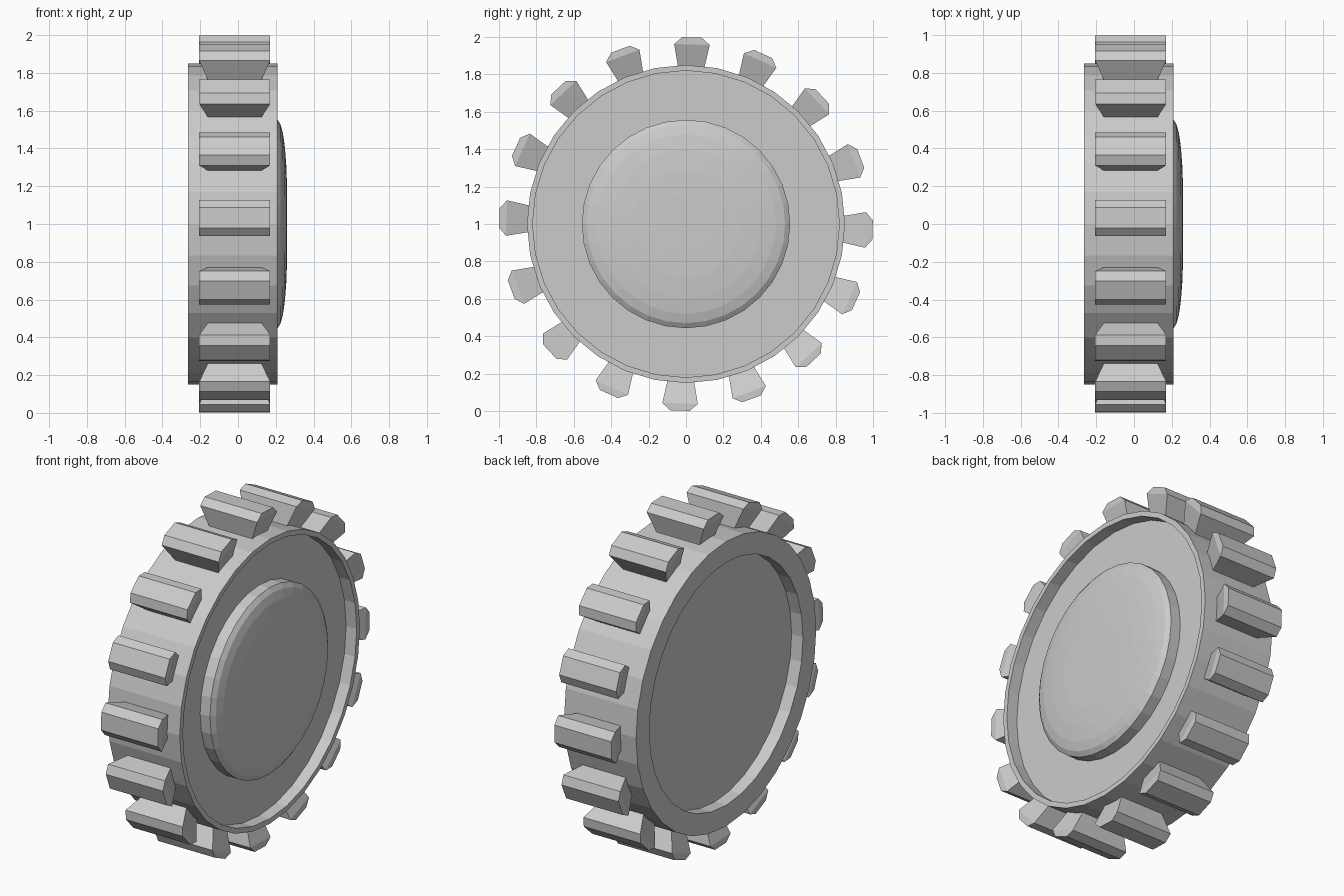
import bpy, bmesh, math
from mathutils import Matrix

if "Cube" in bpy.data.objects:
    bpy.data.objects.remove(bpy.data.objects["Cube"])

SEGMENTS = 32
TEETH = 16
TOOTH_OFFSET = math.radians(1.9)
AXLE = Matrix.Translation((0, 0, 1))

metal = bpy.data.materials.new("light grey")
metal.use_nodes = True
GREY = (0.6, 0.6, 0.6, 1)
metal.diffuse_color = GREY
metal.node_tree.nodes["Principled BSDF"].inputs["Base Color"].default_value = GREY


def finish(name, bm):
    bmesh.ops.recalc_face_normals(bm, faces=bm.faces)
    mesh = bpy.data.meshes.new(name)
    bm.to_mesh(mesh)
    bm.free()
    mesh.materials.append(metal)
    obj = bpy.data.objects.new(name, mesh)
    obj.matrix_world = AXLE
    bpy.context.collection.objects.link(obj)
    return obj


def lathe(name, profile):
    """Spin (x, radius) points around the x axle."""
    bm = bmesh.new()
    verts = [bm.verts.new((x, 0, r)) for x, r in profile]
    edges = [bm.edges.new(pair) for pair in zip(verts, verts[1:])]
    bmesh.ops.spin(bm, geom=verts + edges, cent=(0, 0, 0), axis=(1, 0, 0),
                   angle=math.tau, steps=SEGMENTS, use_duplicate=False)
    bmesh.ops.remove_doubles(bm, verts=bm.verts, dist=0.0005)
    return finish(name, bm)


# Drum with a thin rim on one side and a broad rim on the other
lathe("wheel_drum", [(-0.19, 0), (-0.19, 0.725), (-0.265, 0.725), (-0.265, 0.85),
                     (0.21, 0.85), (0.21, 0.82), (0.14, 0.82), (0.14, 0)])

# Low domed hub cap
lathe("hub_cap", [(0.14, 0.557), (0.205, 0.557), (0.224, 0.53), (0.238, 0.48),
                  (0.249, 0.4), (0.257, 0.29), (0.26, 0.16), (0.26, 0)])

# Teeth: rings of (radius, half width, half length), narrow at the root
SECTIONS = [(0.8, 0.066, 0.127), (0.85, 0.073, 0.145),
            (0.96, 0.095, 0.188), (0.998, 0.053, 0.188)]
TOOTH_CENTRE = -0.0175


def add_tooth(bm, angle):
    turn = Matrix.Rotation(angle, 4, 'X')
    rings = []
    for radius, w, l in SECTIONS:
        corners = ((-l, -w), (l, -w), (l, w), (-l, w))
        rings.append([bm.verts.new(turn @ Matrix.Translation((TOOTH_CENTRE + x, y, radius)).translation)
                      for x, y in corners])
    for low, high in zip(rings, rings[1:]):
        for i in range(4):
            j = (i + 1) % 4
            bm.faces.new((low[i], low[j], high[j], high[i]))
    bm.faces.new(rings[0][::-1])
    bm.faces.new(rings[-1])


bm = bmesh.new()
for n in range(TEETH):
    add_tooth(bm, -TOOTH_OFFSET - n * math.tau / TEETH)
finish("wheel_teeth", bm)
